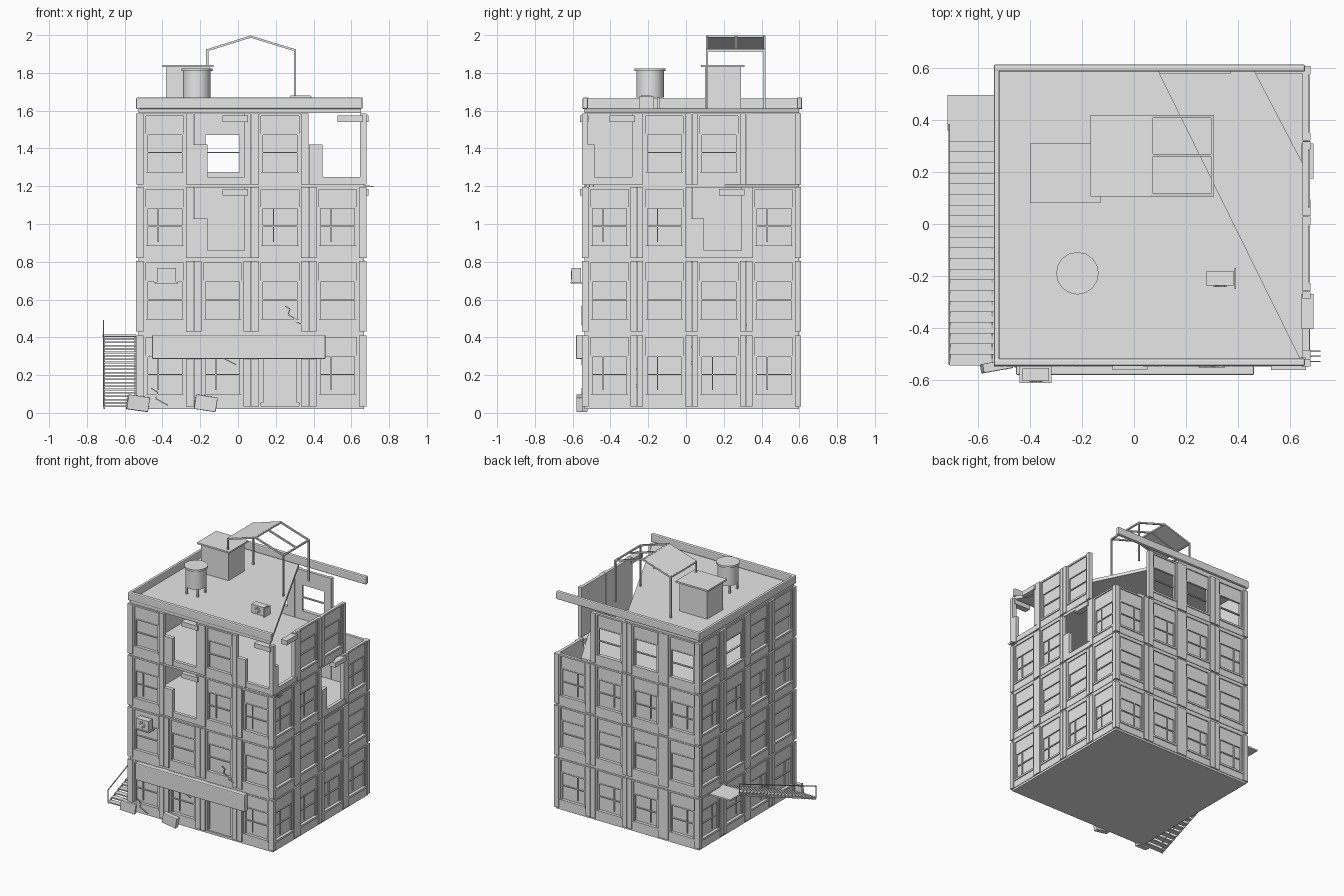
import bpy, bmesh, math
from mathutils import Vector, Matrix

if "Cube" in bpy.data.objects:
    bpy.data.objects.remove(bpy.data.objects["Cube"])

grey = bpy.data.materials.new("concrete grey")
grey.diffuse_color = (0.8, 0.8, 0.8, 1)
grey.use_nodes = True
grey.node_tree.nodes["Principled BSDF"].inputs["Base Color"].default_value = grey.diffuse_color


def finish(name, bm, bevel=0):
    bmesh.ops.recalc_face_normals(bm, faces=bm.faces)
    me = bpy.data.meshes.new(name)
    bm.to_mesh(me)
    bm.free()
    ob = bpy.data.objects.new(name, me)
    bpy.context.collection.objects.link(ob)
    me.materials.append(grey)
    if bevel:
        m = ob.modifiers.new("bevel", 'BEVEL')
        m.width = bevel
        m.segments = 2
    return ob


def box(bm, a, b, turn=None):
    a, b = Vector(a), Vector(b)
    mid, size = (a + b) / 2, b - a
    mat = Matrix.Translation(mid)
    if turn:
        mat = mat @ turn
    mat = mat @ Matrix.Diagonal((abs(size.x), abs(size.y), abs(size.z), 1))
    bmesh.ops.create_cube(bm, size=1, matrix=mat)


def bar(bm, a, b, w, h=None):
    # square rod from a to b
    a, b = Vector(a), Vector(b)
    d = b - a
    rot = d.to_track_quat('Z', 'Y').to_matrix().to_4x4()
    mat = Matrix.Translation((a + b) / 2) @ rot @ Matrix.Diagonal((w, h or w, d.length, 1))
    bmesh.ops.create_cube(bm, size=1, matrix=mat)


def cyl(bm, x, y, z0, z1, r, n=16):
    bmesh.ops.create_cone(bm, cap_ends=True, segments=n, radius1=r, radius2=r, depth=z1 - z0,
                          matrix=Matrix.Translation((x, y, (z0 + z1) / 2)))


def slab(name, pts, z0, z1):
    bm = bmesh.new()
    f = bm.faces.new([bm.verts.new((x, y, z0)) for x, y in pts])
    r = bmesh.ops.extrude_face_region(bm, geom=[f])
    vs = [v for v in r["geom"] if isinstance(v, bmesh.types.BMVert)]
    bmesh.ops.translate(bm, verts=vs, vec=(0, 0, z1 - z0))
    return finish(name, bm)


def one_box(name, a, b, bevel=0, turn=None):
    bm = bmesh.new()
    box(bm, a, b, turn)
    return finish(name, bm, bevel)


X0, X1, Y0, Y1 = -0.54, 0.68, -0.55, 0.61
FLOOR_Z = [0.035, 0.43, 0.82, 1.21]
H = 0.38
WALLS = {  # name: origin, along, outward, length
    "front": ((X0, Y0), (1, 0), (0, -1), X1 - X0),
    "back": ((X0, Y1), (1, 0), (0, 1), X1 - X0),
    "right": ((X1, Y0), (0, 1), (1, 0), Y1 - Y0),
    "left": ((X0, Y0), (0, 1), (-1, 0), Y1 - Y0),
}
BROKEN = {("front", 2, 1), ("front", 3, 1), ("front", 3, 3), ("right", 2, 2), ("right", 3, 0)}
MISSING = {("right", 3, 3), ("back", 3, 3)}
OPEN = {("back", 3, 0), ("back", 3, 1), ("back", 3, 2), ("left", 3, 2)}


def build_bay(bm, wall, floor, i):
    (ox, oy), (ux, uy), (nx, ny), length = WALLS[wall]
    pitch = length / 4
    c, z, hw = (i + 0.5) * pitch, FLOOR_Z[floor], pitch / 2
    h = H - 0.005

    def part(u0, u1, z0, z1, d0, d1=-0.03):
        p = [(ox + ux * (c + u) + nx * d, oy + uy * (c + u) + ny * d, z + q)
             for u, d, q in ((u0, d0, z0), (u1, d1, z1))]
        box(bm, p[0], p[1])

    if (wall, floor, i) in BROKEN:
        # ragged wall remains around a hole
        part(-hw, -0.08, 0, 0.21, 0.0)
        part(-0.08, hw, 0, 0.04, -0.004)
        part(0.118, hw, 0.04, h, 0.0)
        part(0.0, 0.135, 0.33, 0.365, 0.012, -0.035)
        return
    for s in (-1, 1):
        part(s * 0.112, s * (hw - 0.0015), 0, h, 0.0)     # pilasters
        part(s * 0.1, s * 0.112, 0, h, -0.008)
    part(-0.1, 0.1, h - 0.012, h, -0.008)
    if (wall, floor, i) == ("front", 0, 2):
        # entrance door
        part(-0.1, 0.1, 0, h - 0.012, -0.024)
        for s in (-1, 1):
            part(s * 0.088, s * 0.1, 0.02, 0.27, -0.014)
        part(-0.1, 0.1, 0.258, 0.27, -0.014)
        part(0.096, 0.1, 0.02, 0.06, -0.01)
        return
    part(-0.1, 0.1, 0, 0.052, -0.008)                    # spandrel
    part(-0.108, 0.108, 0.052, 0.066, -0.001)            # sill
    part(-0.1, 0.1, 0.27, h - 0.012, -0.016)             # head panel
    for s in (-1, 1):
        part(s * 0.09, s * 0.1, 0.066, 0.27, -0.014)     # sash frame
    part(-0.09, 0.09, 0.262, 0.27, -0.014)
    part(-0.09, 0.09, 0.165, 0.172, -0.016)
    if floor in (0, 2):
        part(-0.038, -0.032, 0.085, 0.262, -0.016)
    if (wall, floor, i) not in OPEN:
        part(-0.09, 0.09, 0.066, 0.262, -0.024)          # pane


# storey walls, four bays on each side
for wall in WALLS:
    bm = bmesh.new()
    for floor in range(4):
        for i in range(4):
            if (wall, floor, i) not in MISSING:
                build_bay(bm, wall, floor, i)
    finish(wall + "_wall", bm)

# floor slabs, upper ones with collapsed corner
a, b, c, d = X0 + 0.012, X1 - 0.012, Y0 + 0.012, Y1 - 0.012
full = [(a, c), (b, c), (b, d), (a, d)]
slab("ground_slab", full, 0.02, 0.037)
slab("first_floor_slab", full, 0.408, 0.432)
slab("second_floor_slab", full, 0.80, 0.822)
slab("third_floor_slab", [(a, c), (b, c), (b, 0.2), (0.46, d), (a, d)], 1.19, 1.212)
slab("roof_slab", [(a, c), (0.65, c), (0.09, d), (a, d)], 1.588, 1.612)

# parapet
one_box("front_parapet", (-0.54, -0.548, 1.61), (0.66, -0.518, 1.67), 0.008)
one_box("back_parapet", (-0.54, 0.587, 1.61), (0.66, 0.615, 1.67), 0.008)
one_box("left_parapet", (-0.54, -0.548, 1.608), (-0.518, 0.615, 1.668), 0.006)

# stair hut
bm = bmesh.new()
box(bm, (-0.38, 0.1, 1.61), (-0.15, 0.29, 1.83))
box(bm, (-0.4, 0.08, 1.83), (-0.13, 0.31, 1.842))
finish("roof_hut", bm)

# water tank on legs
bm = bmesh.new()
cyl(bm, -0.218, -0.19, 1.67, 1.81, 0.073)
cyl(bm, -0.218, -0.19, 1.81, 1.824, 0.082)
for sx in (-1, 1):
    for sy in (-1, 1):
        x, y = -0.218 + sx * 0.045, -0.19 + sy * 0.045
        box(bm, (x - 0.006, y - 0.006, 1.61), (x + 0.006, y + 0.006, 1.68))
tank = finish("water_tank", bm)

# pitched canopy frame with one covered slope
bm = bmesh.new()
L, R, M, EZ, RZ = -0.163, 0.302, 0.067, 1.92, 1.992
for y in (0.112, 0.265, 0.415):
    if y != 0.265:
        for x in (L, R):
            bar(bm, (x, y, 1.61), (x, y, EZ), 0.011)
    bar(bm, (L, y, EZ), (M, y, RZ), 0.011)
    bar(bm, (M, y, RZ), (R, y, EZ), 0.011)
for x, z in ((L, EZ), (M, RZ), (R, EZ)):
    bar(bm, (x, 0.107, z), (x, 0.42, z), 0.011)
finish("canopy_frame", bm)
bm = bmesh.new()
p = [(L, 0.112, EZ), (M, 0.112, RZ), (M, 0.415, RZ), (L, 0.415, EZ)]
lo = [bm.verts.new(q) for q in p]
hi = [bm.verts.new((q[0], q[1], q[2] + 0.006)) for q in p]
bm.faces.new(lo)
bm.faces.new(hi)
for k in range(4):
    bm.faces.new((lo[k], lo[k - 1], hi[k - 1], hi[k]))
finish("canopy_panel", bm)


# fan units: one on the roof, one on the front wall
def fan_unit(name, x0, x1, y0, y1, z0, z1):
    bm = bmesh.new()
    box(bm, (x0, y0, z0), (x1, y1, z1))
    x, z = (x0 + x1) / 2, (z0 + z1) / 2
    for k in range(4):
        t = Matrix.Rotation(math.pi * k / 4, 4, 'Y')
        box(bm, (x - 0.025, y0 - 0.005, z - 0.003), (x + 0.025, y0, z + 0.003), t)
    return bm


bm = fan_unit("roof_unit", 0.278, 0.385, -0.238, -0.183, 1.615, 1.68)
box(bm, (0.388, -0.25, 1.61), (0.393, -0.17, 1.675))
finish("roof_unit", bm)
bm = fan_unit("wall_unit", -0.43, -0.327, -0.605, -0.555, 0.692, 0.768)
box(bm, (-0.442, -0.612, 0.684), (-0.318, -0.545, 0.692))
finish("wall_unit", bm)

# shop fascia board
one_box("fascia_board", (-0.455, -0.582, 0.285), (0.463, -0.545, 0.413), 0.006)

# outside stair with landing and rail
bm = bmesh.new()
N = 22
for k in range(N):
    y, z = -0.545 + 0.905 * k / N, 0.03 + 0.375 * k / (N - 1)
    box(bm, (-0.71, y, z), (-0.54, y + 0.041, z + 0.009))
box(bm, (-0.718, 0.36, 0.402), (-0.54, 0.497, 0.414))
for x in (-0.708, -0.546):
    bar(bm, (x, -0.54, 0.028), (x, 0.37, 0.402), 0.006, 0.014)
finish("outside_stair", bm)
bm = bmesh.new()
bar(bm, (-0.713, -0.54, 0.12), (-0.713, 0.385, 0.49), 0.006)
for y, z in ((-0.535, 0.03), (0.38, 0.405)):
    bar(bm, (-0.713, y, z), (-0.713, y, z + 0.085), 0.006)
finish("stair_rail", bm)

# fallen rubble blocks
for x, y, ang, yaw in ((-0.53, -0.548, 8, 10), (-0.17, -0.562, 9, 0)):
    t = Matrix.Rotation(math.radians(yaw), 4, 'Z') @ Matrix.Rotation(math.radians(ang), 4, 'Y')
    one_box("rubble_block", (x - 0.058, y - 0.018, 0.012), (x + 0.058, y + 0.018, 0.09), 0.004, t)

# exposed reinforcing rods
bm = bmesh.new()
for y in (-0.53, -0.51, -0.49):
    bar(bm, (0.6, y, 1.205), (0.718, y, 1.199), 0.005)
finish("bent_rods", bm)

# cracks in the front wall
bm = bmesh.new()
for pts in ([(0.25, 0.565), (0.275, 0.55), (0.265, 0.52), (0.3, 0.5), (0.31, 0.48), (0.35, 0.465)],
            [(-0.46, 0.13), (-0.425, 0.11), (-0.435, 0.075), (-0.37, 0.04)],
            [(-0.07, 0.285), (-0.01, 0.255)]):
    for (xa, za), (xb, zb) in zip(pts, pts[1:]):
        bar(bm, (xa, -0.551, za), (xb, -0.551, zb), 0.006)
finish("wall_cracks", bm)

# smooth the round tank only
bpy.context.view_layer.objects.active = tank
tank.select_set(True)
bpy.ops.object.shade_smooth_by_angle()
